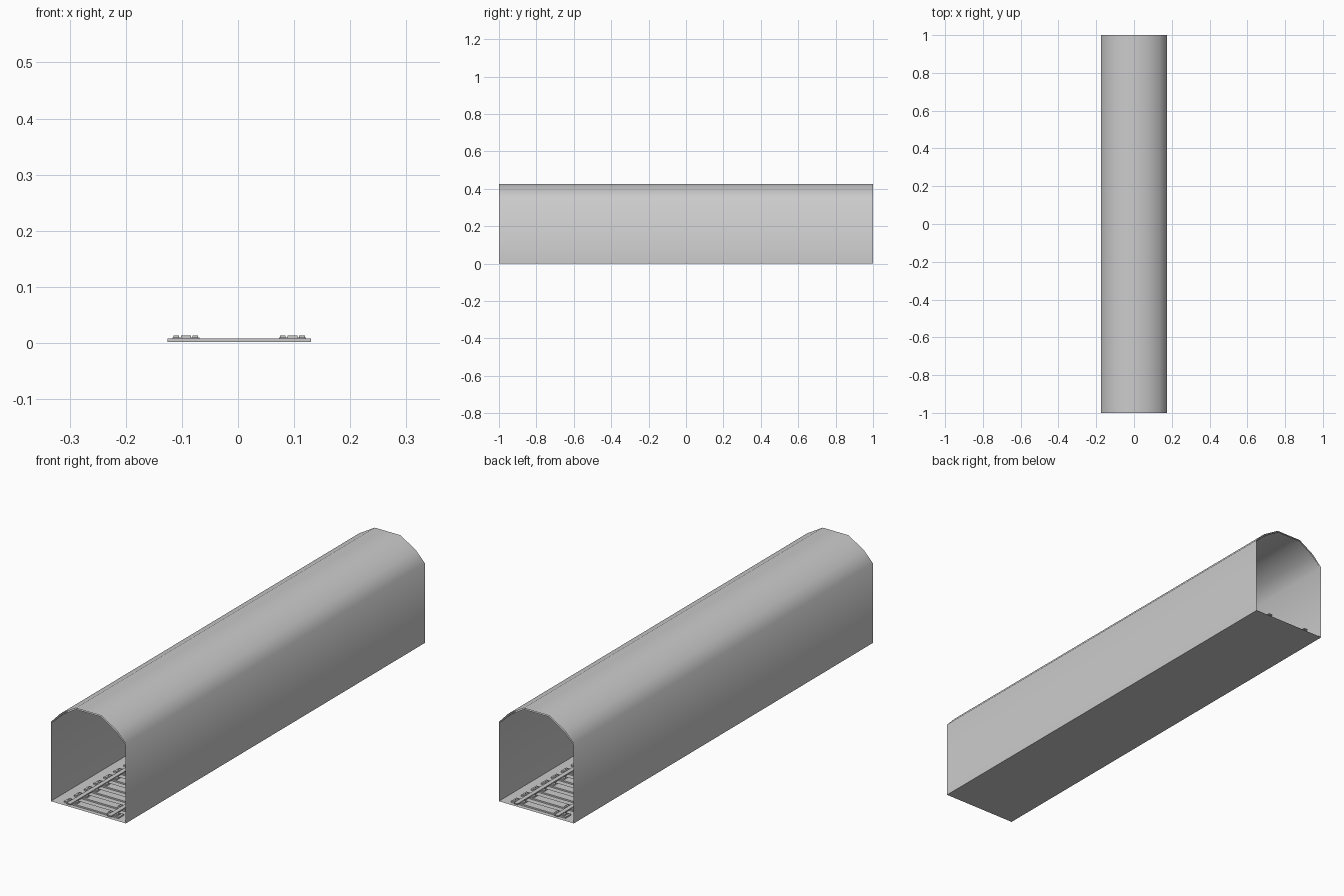
import bpy, bmesh
from mathutils import Matrix

if "Cube" in bpy.data.objects:
    bpy.data.objects.remove(bpy.data.objects["Cube"])

L = 2.0


def finish(name, bm):
    mesh = bpy.data.meshes.new(name)
    bm.to_mesh(mesh)
    bm.free()
    ob = bpy.data.objects.new(name, mesh)
    bpy.context.collection.objects.link(ob)
    return ob


def sweep(name, profile, closed=False):
    """Extrude an x/z profile along the full tunnel length, open at the ends."""
    bm = bmesh.new()
    a = [bm.verts.new((x, -L / 2, z)) for x, z in profile]
    b = [bm.verts.new((x, L / 2, z)) for x, z in profile]
    n = len(profile)
    for i in range(n if closed else n - 1):
        j = (i + 1) % n
        bm.faces.new((a[i], a[j], b[j], b[i]))
    return finish(name, bm)


def add_box(bm, x0, x1, y0, y1, z0, z1):
    m = Matrix.Translation(((x0 + x1) / 2, (y0 + y1) / 2, (z0 + z1) / 2))
    m = m @ Matrix.Diagonal((x1 - x0, y1 - y0, z1 - z0, 1))
    bmesh.ops.create_cube(bm, size=1, matrix=m)


def smooth(ob):
    bpy.ops.object.select_all(action='DESELECT')
    ob.select_set(True)
    bpy.context.view_layer.objects.active = ob
    bpy.ops.object.shade_smooth_by_angle(angle=0.85)


def mirrored(half):
    return [(-x, z) for x, z in half] + [(x, z) for x, z in reversed(half)]


# Outer and inner skins of the faceted vault
outer = mirrored([(0.175, 0), (0.175, 0.337), (0.132, 0.382), (0.06, 0.425)])
inner = mirrored([(0.1735, 0), (0.1735, 0.331), (0.129, 0.376), (0.058, 0.420)])
smooth(sweep("tunnel_outer_skin", outer))
smooth(sweep("tunnel_lining", list(reversed(inner))))

# Floor slab
sweep("tunnel_floor", [(-0.175, 0), (0.175, 0), (0.175, 0.002), (-0.175, 0.002)], True)

# Sleepers, with rail plates and bolts repeated along the track
count = 30
pitch = L / count
ties, plates, bolts = bmesh.new(), bmesh.new(), bmesh.new()
for i in range(count):
    y = -L / 2 + pitch * (i + 0.5)
    add_box(ties, -0.126, 0.13, y - 0.018, y + 0.018, 0.002, 0.008)
    for x in (-0.093, 0.097):
        add_box(plates, x - 0.024, x + 0.024, y - 0.013, y + 0.013, 0.008, 0.010)
        for s in (-1, 1):
            bx = x + s * 0.017
            add_box(bolts, bx - 0.005, bx + 0.005, y - 0.006, y + 0.006, 0.010, 0.013)
finish("sleepers", ties)
finish("rail_plates", plates)
finish("rail_bolts", bolts)

# Rails
rails = bmesh.new()
for x in (-0.093, 0.097):
    add_box(rails, x - 0.009, x + 0.009, -L / 2, L / 2, 0.008, 0.013)
finish("rails", rails)
